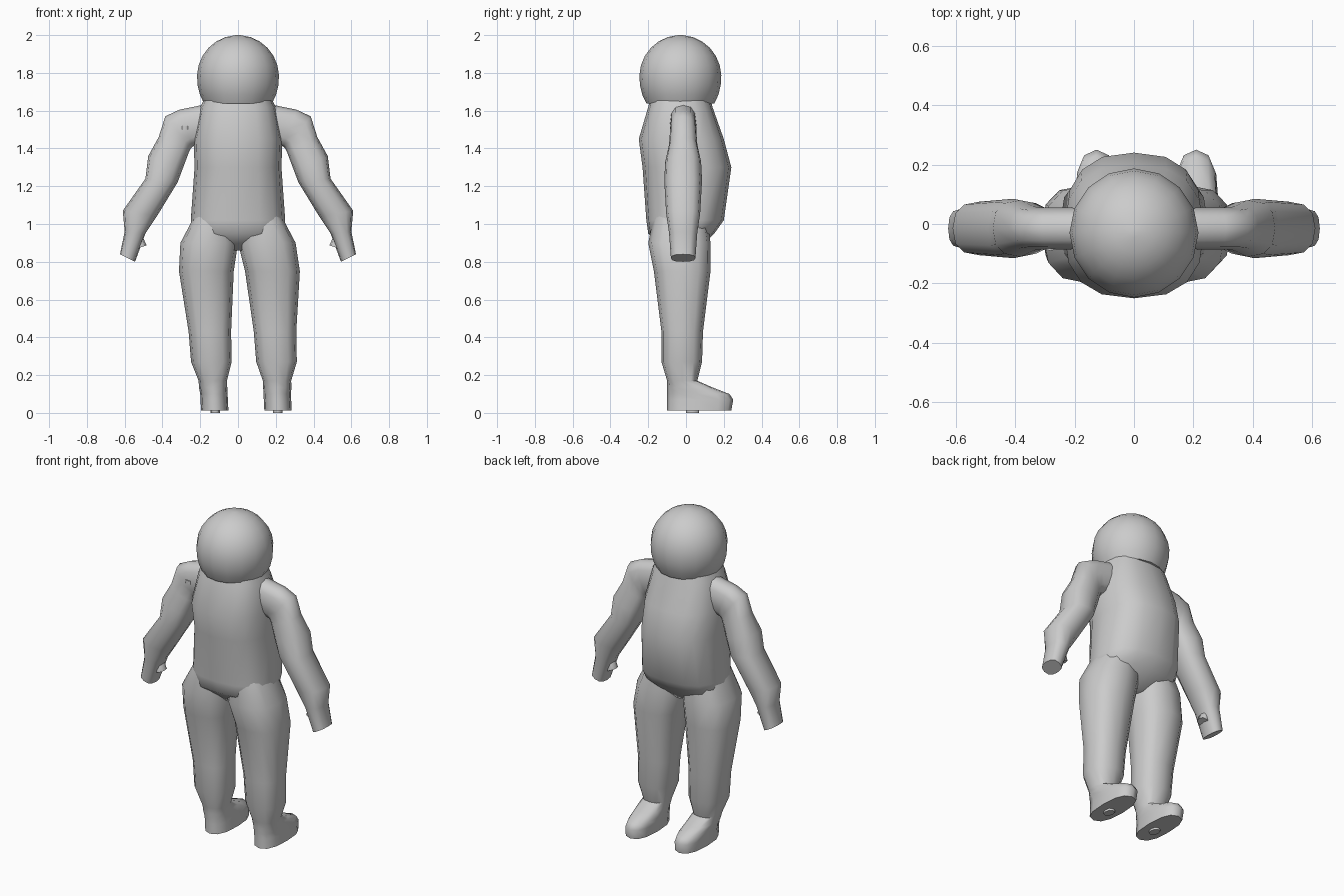
import bpy, bmesh, math
from mathutils import Vector

default_cube = bpy.data.objects.get("Cube")
if default_cube:
    bpy.data.objects.remove(default_cube)

grey = bpy.data.materials.new("suit_grey")
grey.use_nodes = True
grey.diffuse_color = (0.6, 0.6, 0.6, 1)
grey.node_tree.nodes["Principled BSDF"].inputs["Base Color"].default_value = grey.diffuse_color


def signed_power(value, exponent):
    return math.copysign(abs(value) ** exponent, value)


def ring_points(outer, inner, back, front, sides, roundness):
    """Rounded cross-section spanning two side points and a range in depth."""
    centre = (outer + inner) / 2
    centre.y = (front + back) / 2
    across = (outer - inner) / 2
    depth = Vector((0, (front - back) / 2, 0))
    for step in range(sides):
        angle = math.tau * step / sides
        yield (centre
               + across * signed_power(math.cos(angle), roundness)
               + depth * signed_power(math.sin(angle), roundness))


def unchanged(point):
    return point


def loft(name, rings, sides=12, roundness=0.8, place=unchanged):
    """Skin a row of cross-sections into one smooth closed part."""
    bm = bmesh.new()
    loops = []
    for outer, inner, back, front in rings:
        points = ring_points(outer, inner, back, front, sides, roundness)
        loops.append([bm.verts.new(place(point)) for point in points])
    for lower, upper in zip(loops, loops[1:]):
        for this in range(sides):
            following = (this + 1) % sides
            bm.faces.new((lower[this], lower[following], upper[following], upper[this]))
    bm.faces.new(loops[0])
    bm.faces.new(loops[-1])
    bmesh.ops.recalc_face_normals(bm, faces=bm.faces)
    mesh = bpy.data.meshes.new(name)
    bm.to_mesh(mesh)
    bm.free()
    mesh.materials.append(grey)
    part = bpy.data.objects.new(name, mesh)
    bpy.context.collection.objects.link(part)
    bpy.ops.object.select_all(action='DESELECT')
    part.select_set(True)
    bpy.context.view_layer.objects.active = part
    bpy.ops.object.shade_smooth_by_angle(angle=math.radians(60))


def level_ring(height, inner, outer, back, front):
    return Vector((outer, 0, height)), Vector((inner, 0, height)), back, front


def limb_ring(outer, inner, depth):
    """Tilted arm section, set slightly off the middle in depth."""
    middle = -0.015
    return (Vector((outer[0], 0, outer[1])), Vector((inner[0], 0, inner[1])),
            middle - depth, middle + depth)


# Head: a dome with a fuller, cut-off lower half
def head_ring(degrees):
    angle = math.radians(degrees)
    fullness = 0.7 if degrees < 0 else 1
    radius = 0.217 * math.cos(angle) ** fullness
    height = 1.78 + 0.22 * math.sin(angle)
    middle = -0.03
    return level_ring(height, -radius, radius, middle - radius, middle + radius)


loft("head", [head_ring(degrees) for degrees in range(-40, 90, 14)] + [head_ring(89)],
     sides=16, roundness=1)

# Torso: rounded bulge narrowing into the neck (height, half width, low y, high y)
torso = [
    (0.86, 0.08, -0.1, 0.06),
    (0.95, 0.25, -0.2, 0.15),
    (1.02, 0.25, -0.21, 0.2),
    (1.3, 0.23, -0.23, 0.24),
    (1.45, 0.235, -0.25, 0.2),
    (1.62, 0.2, -0.2, 0.14),
    (1.7, 0.16, -0.18, 0.12),
]
loft("torso", [level_ring(height, -half, half, back, front)
               for height, half, back, front in torso], sides=16)

# Leg and boot (height, inner x, outer x, low y, high y)
leg = [
    (1.1, 0.04, 0.2, -0.16, 0.1),
    (0.9, 0, 0.305, -0.2, 0.13),
    (0.75, 0.03, 0.32, -0.17, 0.13),
    (0.43, 0.06, 0.285, -0.13, 0.09),
    (0.27, 0.065, 0.28, -0.13, 0.085),
    (0.17, 0.095, 0.245, -0.1, 0.06),
    (0.135, 0.095, 0.245, -0.1, 0.14),
    (0.1, 0.095, 0.24, -0.1, 0.23),
    (0.07, 0.095, 0.24, -0.1, 0.25),
    (0.013, 0.095, 0.24, -0.1, 0.24),
]

# Arm and mitten: outer and inner edge points, half depth
arm = [
    ((0.14, 1.64), (0.14, 1.44), 0.07),
    ((0.31, 1.605), (0.24, 1.41), 0.07),
    ((0.385, 1.57), (0.25, 1.4), 0.07),
    ((0.42, 1.46), (0.26, 1.38), 0.075),
    ((0.475, 1.36), (0.29, 1.3), 0.095),
    ((0.49, 1.24), (0.32, 1.22), 0.1),
    ((0.61, 1.07), (0.43, 1.04), 0.09),
    ((0.6, 0.96), (0.49, 0.95), 0.075),
    ((0.625, 0.84), (0.545, 0.8), 0.065),
]
thumb = [
    ((0.56, 0.96), (0.51, 0.945), 0.035),
    ((0.545, 0.867), (0.484, 0.887), 0.035),
]

for side, sign in (("left", 1), ("right", -1)):
    def mirrored(point):
        return Vector((point.x * sign, point.y, point.z))

    def leaning(point):
        # Both legs shift towards the left as they go down
        shift = 0.05 * max(0, 0.9 - point.z)
        return mirrored(point) + Vector((shift, 0, 0))

    loft(side + "_leg", [level_ring(*row) for row in leg], place=leaning)
    loft(side + "_sole_nub", [level_ring(height, 0.14, 0.19, 0, 0.07)
                              for height in (0, 0.02)], sides=8, place=leaning)
    loft(side + "_arm", [limb_ring(*row) for row in arm], place=mirrored)
    loft(side + "_thumb", [limb_ring(*row) for row in thumb], sides=8, place=mirrored)

# Small raised fold on the right sleeve
loft("sleeve_fold", [level_ring(height, -0.3, -0.26, -0.09, -0.06)
                     for height in (1.5, 1.52)], sides=8)
